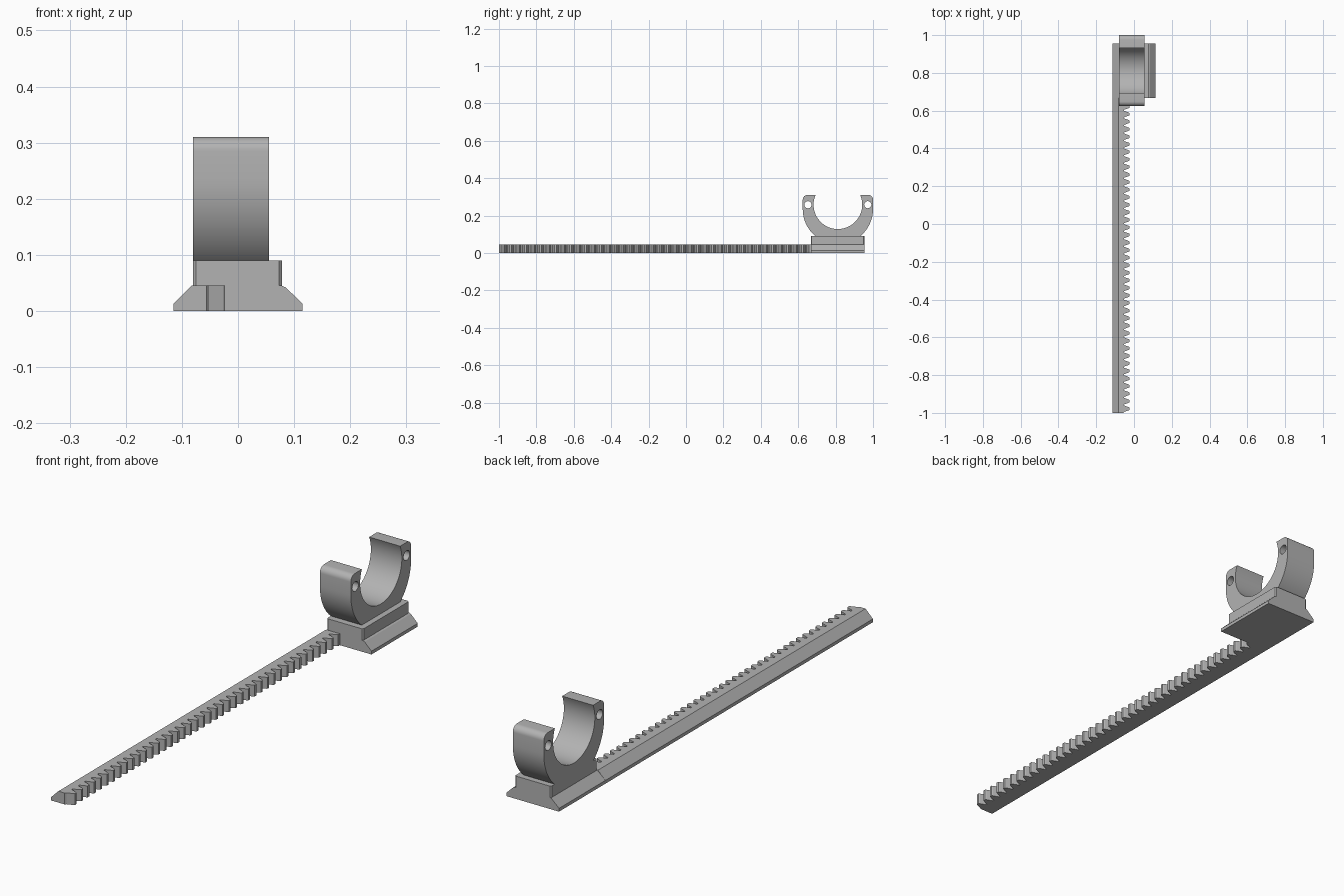
import bpy, bmesh, math
from mathutils import Vector

if "Cube" in bpy.data.objects:
    bpy.data.objects.remove(bpy.data.objects["Cube"])

grey = bpy.data.materials.new("light grey plastic")
grey.diffuse_color = (0.45, 0.45, 0.45, 1)
grey.use_nodes = True
grey.node_tree.nodes["Principled BSDF"].inputs["Base Color"].default_value = grey.diffuse_color


def prism(name, pts, to3d, sweep):
    """Extrude a closed 2D outline along the sweep vector."""
    bm = bmesh.new()
    face = bm.faces.new([bm.verts.new(to3d(a, b)) for a, b in pts])
    out = bmesh.ops.extrude_face_region(bm, geom=[face])
    moved = [v for v in out["geom"] if isinstance(v, bmesh.types.BMVert)]
    bmesh.ops.translate(bm, verts=moved, vec=Vector(sweep))
    bmesh.ops.recalc_face_normals(bm, faces=bm.faces[:])
    mesh = bpy.data.meshes.new(name)
    bm.to_mesh(mesh)
    bm.free()
    mesh.materials.append(grey)
    ob = bpy.data.objects.new(name, mesh)
    bpy.context.collection.objects.link(ob)
    return ob


def arc(cy, cz, r, a0, a1, n):
    return [(cy + r * math.cos(math.radians(a0 + (a1 - a0) * i / n)),
             cz + r * math.sin(math.radians(a0 + (a1 - a0) * i / n)))
            for i in range(n + 1)]


Y0, Y1, H = 0.667, 0.955, 0.045

# Dovetail foot under the clip
prism("dovetail_foot",
      [(-0.115, 0), (0.115, 0), (0.115, 0.013), (0.085, 0.042), (0.078, H),
       (-0.08, H), (-0.115, 0.013)],
      lambda x, z: (x, Y0, z), (0, Y1 - Y0, 0))

# Block on the foot, with slightly chamfered corners
c = 0.005
prism("clip_block",
      [(-0.08 + c, Y0), (0.078 - c, Y0), (0.078, Y0 + c), (0.078, Y1 - c),
       (0.078 - c, Y1), (-0.08 + c, Y1), (-0.08, Y1 - c), (-0.08, Y0 + c)],
      lambda x, y: (x, y, 0.04), (0, 0, 0.05))

# Long rail with one sloped side
prism("rack_rail",
      [(-0.115, 0), (-0.056, 0), (-0.056, H), (-0.083, H), (-0.115, 0.013)],
      lambda x, z: (x, -1, z), (0, Y0 + 1, 0))

# Gear teeth along the rail
pitch, root, tip = 0.04, -0.052, -0.023
teeth = [(-0.056, -1.0)]
y = -0.997
while y + pitch < Y0 + 0.02:
    teeth += [(root, y + 0.002), (tip - 0.004, y + 0.011), (tip, y + 0.014),
              (tip, y + 0.024), (tip - 0.004, y + 0.027), (root, y + 0.036)]
    y += pitch
teeth += [(root, Y0 + 0.02), (-0.056, Y0 + 0.02)]
prism("rack_teeth", teeth, lambda x, y: (x, y, 0), (0, 0, H))

# Open C-shaped clip
cy, R, top = 0.812, 0.188, 0.31
k = 0.025
outer = arc(cy, 0.235, R, 180, 360, 48)
right_corner = arc(cy + R - k, top - k, k, 0, 90, 8)
left_corner = arc(cy - R + k, top - k, k, 90, 180, 8)
a = math.degrees(math.asin((top - 0.258) / 0.13))
inner = arc(cy, 0.258, 0.13, a, -180 - a, 56)
clip = prism("open_clip", outer + right_corner + inner + left_corner,
             lambda y, z: (-0.08, y, z), (0.135, 0, 0))

# Pin holes through both clip arms
for side in (-1, 1):
    cutter = prism("hole_cutter", arc(cy + side * 0.160, 0.258, 0.019, 0, 348.75, 31),
                   lambda y, z: (-0.2, y, z), (0.4, 0, 0))
    cutter.hide_render = True
    mod = clip.modifiers.new("pin_hole", "BOOLEAN")
    mod.operation, mod.solver, mod.object = "DIFFERENCE", "EXACT", cutter
    bpy.context.view_layer.objects.active = clip
    bpy.ops.object.modifier_apply(modifier=mod.name)
    bpy.data.objects.remove(cutter)

bpy.ops.object.select_all(action="DESELECT")
clip.select_set(True)
bpy.context.view_layer.objects.active = clip
bpy.ops.object.shade_smooth_by_angle(angle=math.radians(30))
